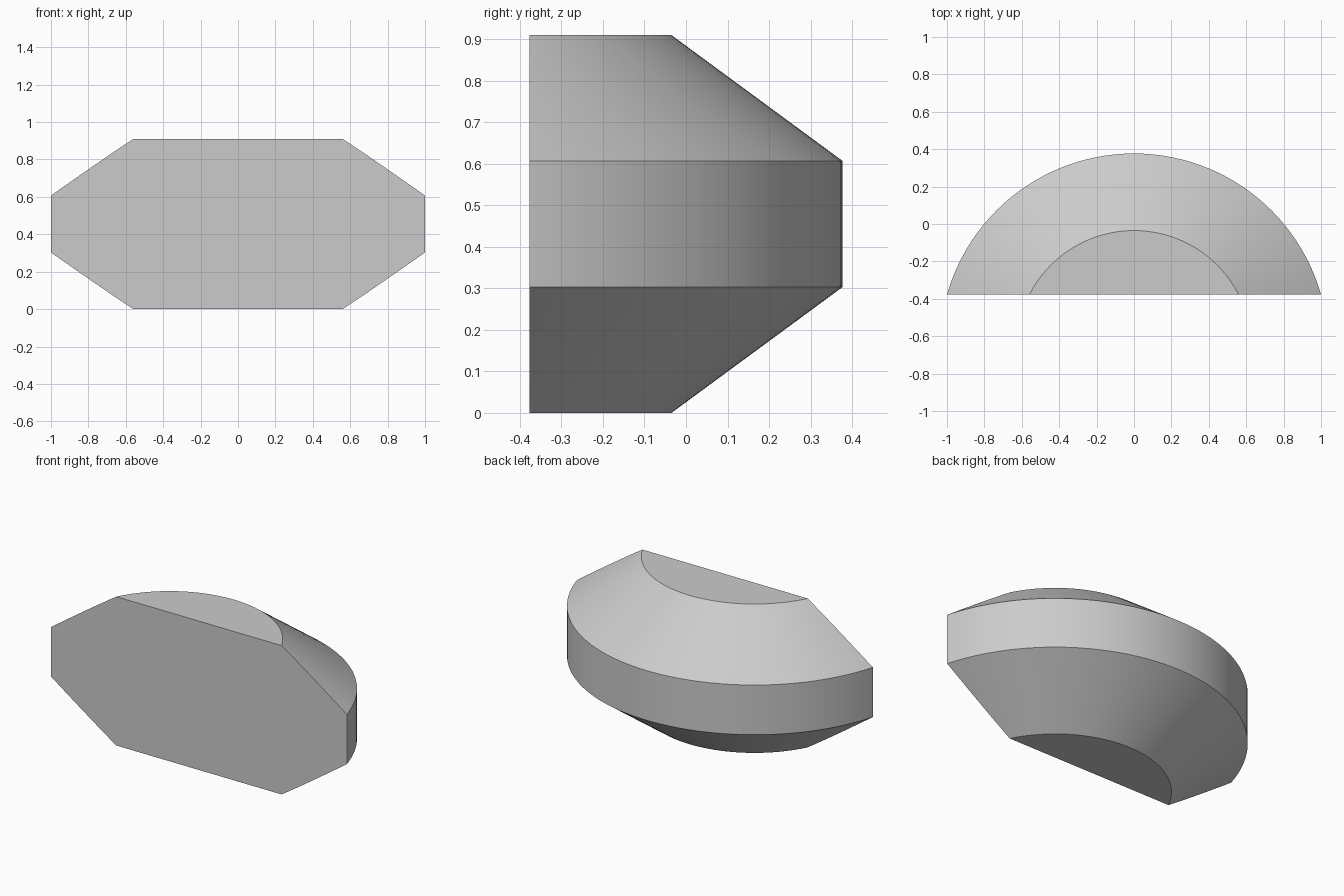
import bpy
import bmesh
import math
from mathutils import Matrix

cube = bpy.data.objects.get("Cube")
if cube:
    bpy.data.objects.remove(cube, do_unlink=True)

# Overall sizes
HEIGHT = 0.91
BAND_LOW, BAND_HIGH = 0.303, 0.607
R_OUTER, R_INNER = 1.04, 0.628
AXIS_Y, FRONT_Y = -0.663, -0.377
SEGMENTS = 128

# Plain grey material
grey = bpy.data.materials.new("plain_grey")
grey.use_nodes = True
colour = (0.6, 0.6, 0.6, 1.0)
grey.diffuse_color = colour
grey.node_tree.nodes["Principled BSDF"].inputs["Base Color"].default_value = colour

# Turned body: a cone, a straight band and a second cone, stacked as rings
bm = bmesh.new()
profile = [(R_INNER, 0), (R_OUTER, BAND_LOW), (R_OUTER, BAND_HIGH), (R_INNER, HEIGHT)]
rings = []
for radius, z in profile:
    ring = bmesh.ops.create_circle(
        bm, segments=SEGMENTS, radius=radius, matrix=Matrix.Translation((0, AXIS_Y, z)))
    rings.append(ring["verts"])
for low, high in zip(rings, rings[1:]):
    for i in range(SEGMENTS):
        j = (i + 1) % SEGMENTS
        bm.faces.new((low[i], low[j], high[j], high[i]))
bm.faces.new(rings[0])
bm.faces.new(rings[-1])

# Slice off the front and close it with one flat face
cut = bmesh.ops.bisect_plane(
    bm, geom=bm.verts[:] + bm.edges[:] + bm.faces[:],
    plane_co=(0, FRONT_Y, 0), plane_no=(0, -1, 0), clear_outer=True)
edges = [e for e in cut["geom_cut"] if isinstance(e, bmesh.types.BMEdge)]
bmesh.ops.holes_fill(bm, edges=edges, sides=0)
bmesh.ops.recalc_face_normals(bm, faces=bm.faces[:])

mesh = bpy.data.meshes.new("bevelled_half_round_body")
bm.to_mesh(mesh)
bm.free()
mesh.materials.append(grey)
body = bpy.data.objects.new("bevelled_half_round_body", mesh)
bpy.context.collection.objects.link(body)

# Smooth round surfaces with crisp rims
bpy.ops.object.select_all(action="DESELECT")
body.select_set(True)
bpy.context.view_layer.objects.active = body
bpy.ops.object.shade_smooth_by_angle(angle=math.radians(25))
